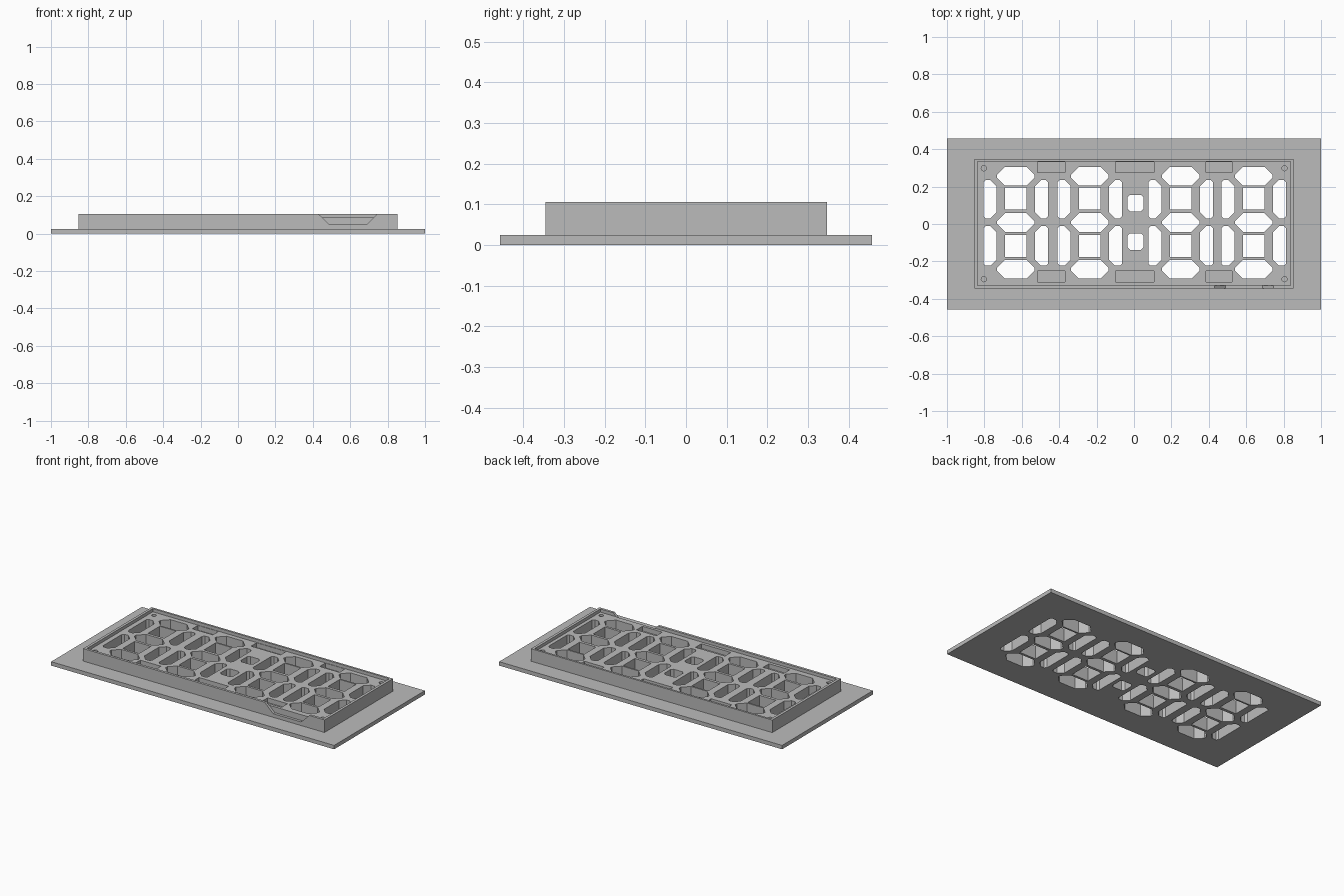
import bpy
import bmesh
import math
from mathutils import Vector

cube = bpy.data.objects.get("Cube")
if cube:
    bpy.data.objects.remove(cube, do_unlink=True)

grey = bpy.data.materials.new("mid_grey")
grey.use_nodes = True
grey.diffuse_color = (0.5, 0.5, 0.5, 1)
grey.node_tree.nodes["Principled BSDF"].inputs["Base Color"].default_value = (0.5, 0.5, 0.5, 1)


def prism(bm, points, low, high, along_y=False):
    """Extrude an outline between two levels, along z or along y."""
    def place(p, level):
        return Vector((p[0], level, p[1])) if along_y else Vector((p[0], p[1], level))
    base = bm.faces.new([bm.verts.new(place(p, low)) for p in points])
    top = bmesh.ops.extrude_face_region(bm, geom=[base])["geom"]
    moved = [v for v in top if isinstance(v, bmesh.types.BMVert)]
    shift = place((0, 0), high) - place((0, 0), low)
    bmesh.ops.translate(bm, verts=moved, vec=shift)


def rect(x0, x1, y0, y1):
    return [(x0, y0), (x1, y0), (x1, y1), (x0, y1)]


def chamfered(x0, x1, y0, y1, left, right):
    """Rectangle with separate corner cuts on its left and right ends."""
    return [(x0 + left, y0), (x1 - right, y0), (x1, y0 + right), (x1, y1 - right),
            (x1 - right, y1), (x0 + left, y1), (x0, y1 - left), (x0, y0 + left)]


def circle(x, y, radius, sides=16):
    return [(x + radius * math.cos(math.tau * i / sides),
             y + radius * math.sin(math.tau * i / sides)) for i in range(sides)]


def make(name, prisms):
    bm = bmesh.new()
    for args in prisms:
        prism(bm, *args)
    bmesh.ops.recalc_face_normals(bm, faces=bm.faces)
    mesh = bpy.data.meshes.new(name)
    bm.to_mesh(mesh)
    bm.free()
    mesh.materials.append(grey)
    obj = bpy.data.objects.new(name, mesh)
    bpy.context.scene.collection.objects.link(obj)
    return obj


def combine(target, other, operation):
    mod = target.modifiers.new(other.name, "BOOLEAN")
    mod.operation = operation
    mod.solver = "EXACT"
    mod.object = other
    bpy.context.view_layer.objects.active = target
    bpy.ops.object.modifier_apply(modifier=mod.name)
    bpy.data.objects.remove(other, do_unlink=True)


# Face plate with the raised frame
housing = make("display_housing", [(rect(-1, 1, -0.458, 0.458), 0, 0.025)])
frame = make("raised_frame", [(rect(-0.853, 0.853, -0.345, 0.347), 0.01, 0.105)])
combine(housing, frame, "UNION")

# Shallow tray inside the rim
tray = make("tray_cutter", [(rect(-0.836, 0.836, -0.329, 0.334), 0.085, 0.2)])
combine(housing, tray, "DIFFERENCE")

# Shallow pockets along both long edges and holes in the corners
pockets = []
for x0, x1 in ((-0.515, -0.37), (-0.1, 0.108), (0.385, 0.525)):
    pockets.append((rect(x0, x1, 0.275, 0.331), 0.055, 0.15))
    pockets.append((rect(x0, x1, -0.31, -0.25), 0.055, 0.15))
for x in (-0.803, 0.805):
    for y in (-0.295, 0.298):
        pockets.append((circle(x, y, 0.014), 0.05, 0.15))
combine(housing, make("pocket_cutter", pockets), "DIFFERENCE")

# Digit windows: three bars, four uprights and two square centres each
windows = []
LOW, HIGH = -0.05, 0.2
for cx in (-0.632, -0.236, 0.25, 0.64):
    for cy in (0.255, 0.008, -0.242):
        windows.append((chamfered(cx - 0.1, cx + 0.1, cy - 0.05, cy + 0.05, 0.042, 0.042), LOW, HIGH))
    for y0, y1 in ((0.03, 0.235), (-0.223, -0.012)):
        windows.append((chamfered(cx - 0.173, cx - 0.103, y0, y1, 0.012, 0.032), LOW, HIGH))
        windows.append((chamfered(cx + 0.103, cx + 0.173, y0, y1, 0.032, 0.012), LOW, HIGH))
    for cy in (0.136, -0.118):
        windows.append((rect(cx - 0.058, cx + 0.058, cy - 0.059, cy + 0.059), LOW, HIGH))
# Colon windows
for cy in (0.112, -0.094):
    windows.append((chamfered(-0.036, 0.052, cy - 0.044, cy + 0.044, 0.014, 0.014), LOW, HIGH))
combine(housing, make("window_cutter", windows), "DIFFERENCE")

# Sloped cable notch through the front rim
notch = [(0.49, 0.048), (0.687, 0.048), (0.745, 0.105), (0.745, 0.2), (0.43, 0.2), (0.43, 0.105)]
combine(housing, make("notch_cutter", [(notch, -0.4, -0.328, True)]), "DIFFERENCE")
